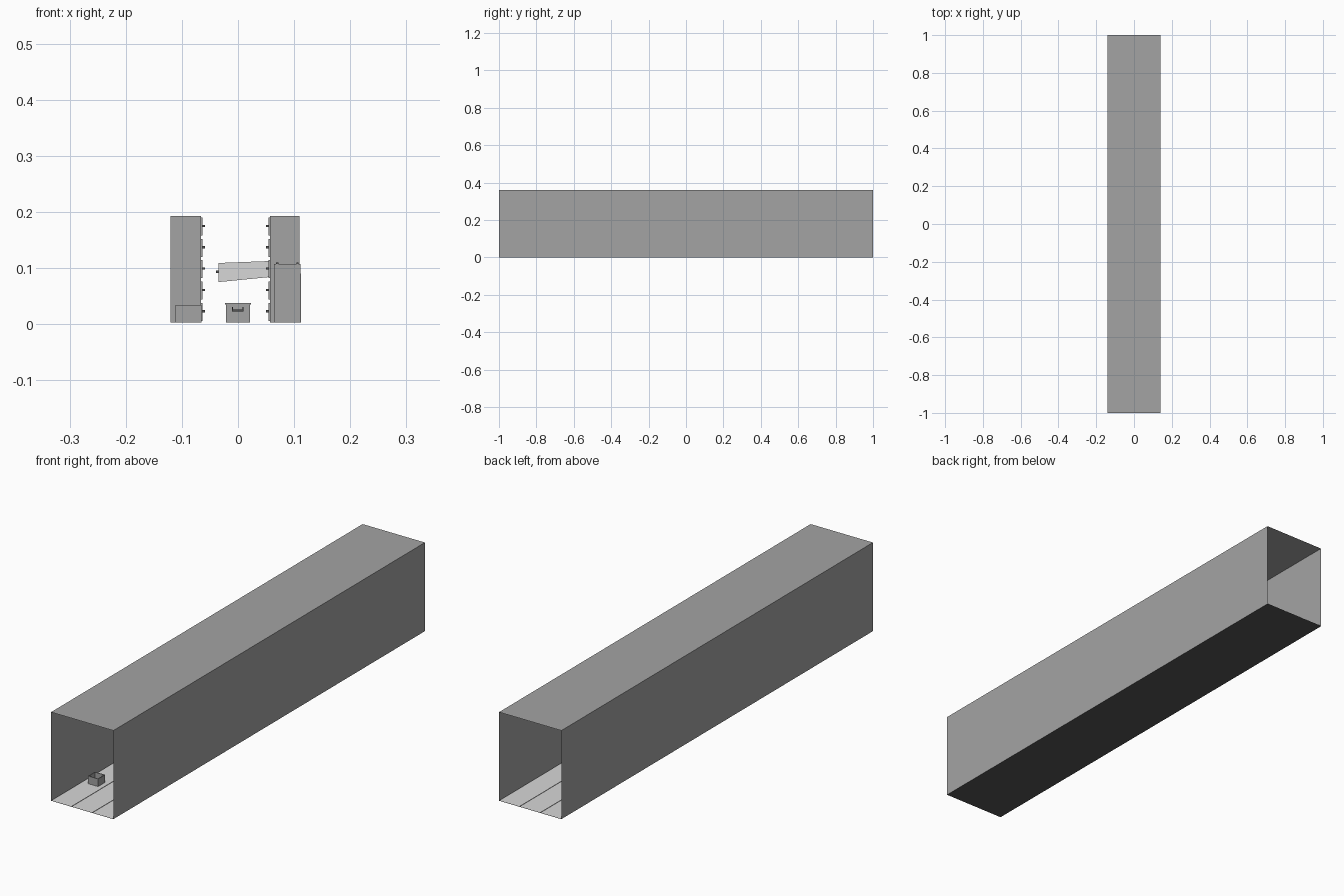
import bpy, bmesh, random

if "Cube" in bpy.data.objects:
    bpy.data.objects.remove(bpy.data.objects["Cube"])
random.seed(4)


def material(name, v):
    m = bpy.data.materials.new(name)
    m.diffuse_color = (v, v, v, 1)
    m.use_nodes = True
    m.node_tree.nodes["Principled BSDF"].inputs["Base Color"].default_value = m.diffuse_color
    return m


GREY = material("mid_grey", 0.37)
LIGHT = material("light_grey", 0.68)
DARK = material("dark_grey", 0.09)


def finish(bm, name, mat):
    me = bpy.data.meshes.new(name)
    bm.to_mesh(me)
    bm.free()
    me.materials.append(mat)
    ob = bpy.data.objects.new(name, me)
    bpy.context.collection.objects.link(ob)
    return ob


def add_box(bm, x0, x1, y0, y1, z0, z1):
    r = bmesh.ops.create_cube(bm, size=1)
    for v in r["verts"]:
        v.co = ((x0 + x1) / 2 + v.co.x * (x1 - x0),
                (y0 + y1) / 2 + v.co.y * (y1 - y0),
                (z0 + z1) / 2 + v.co.z * (z1 - z0))


def boxes(name, mat, *dims):
    bm = bmesh.new()
    for d in dims:
        add_box(bm, *d)
    return finish(bm, name, mat)


def sheet(name, mat, profile, y0=-1, y1=1, closed=False):
    """Sweep an x-z profile along y; closed profiles become solid prisms."""
    bm = bmesh.new()
    a = [bm.verts.new((x, y0, z)) for x, z in profile]
    b = [bm.verts.new((x, y1, z)) for x, z in profile]
    n = len(profile)
    for i in range(n if closed else n - 1):
        j = (i + 1) % n
        bm.faces.new((a[i], a[j], b[j], b[i]))
    if closed:
        bm.faces.new(a[::-1])
        bm.faces.new(b)
        bmesh.ops.recalc_face_normals(bm, faces=bm.faces)
    return finish(bm, name, mat)


# Corridor shell: thin walls and ceiling, both ends open
W, H = 0.14, 0.36
sheet("walls_and_ceiling", GREY, [(W, 0), (W, H), (-W, H), (-W, 0)][::-1])
sheet("floor_base", DARK, [(-W, 0), (W, 0)])

# Three long light floor strips with dark joints
pitch = 2 * W / 3
for i in range(3):
    x = -W + i * pitch
    sheet("floor_strip", LIGHT, [(x + 0.003, 0.002), (x + pitch - 0.003, 0.002)])

# Rows of five-drawer cabinets along both sides
Z0, TOP, ROWS = 0.003, 0.193, 5
STEP = (TOP - Z0) / ROWS


def cabinet(side, back, front, y, w=0.048):
    """side -1 stands at the left wall, +1 at the right; drawers face the aisle."""
    lo, hi = sorted((back, front))
    boxes("cabinet_body", GREY, (lo, hi, y - w / 2, y + w / 2, Z0, TOP))
    fronts, handles = [], []
    for r in range(ROWS):
        z = Z0 + r * STEP
        f = front - side * 0.003
        h = f - side * 0.004
        fronts.append((min(f, front), max(f, front), y - w / 2 + 0.003,
                       y + w / 2 - 0.003, z + 0.003, z + STEP - 0.003))
        handles.append((min(f, h), max(f, h), y - 0.008, y + 0.008,
                        z + 0.018, z + 0.022))
    boxes("drawer_fronts", GREY, *fronts)
    boxes("drawer_handles", DARK, *handles)


for i in range(22):
    y = -0.55 + i * 0.0525
    cabinet(-1, -0.12, -0.066, y)
    cabinet(1, 0.11, 0.057, y)

# One drawer pulled out and sagging into the aisle
sheet("open_drawer", LIGHT,
      [(-0.035, 0.075), (0.057, 0.084), (0.057, 0.1125), (-0.035, 0.109)],
      -0.31, -0.268, closed=True)
boxes("open_drawer_handle", DARK, (-0.039, -0.035, -0.297, -0.281, 0.091, 0.096))

# Open crate on the floor near the front left
X0, X1, Y0, Y1, T = -0.111, -0.065, -0.805, -0.76, 0.003
boxes("open_crate", GREY,
      (X0, X1, Y0, Y1, Z0, Z0 + T),
      (X0, X0 + T, Y0, Y1, Z0, 0.034), (X1 - T, X1, Y0, Y1, Z0, 0.034),
      (X0, X1, Y0, Y0 + T, Z0, 0.034), (X0, X1, Y1 - T, Y1, Z0, 0.034))

# Lidded storage box with a dark U handle in the aisle
boxes("storage_box", GREY, (-0.021, 0.021, -0.53, -0.48, Z0, 0.035))
boxes("storage_box_lid", GREY, (-0.023, 0.023, -0.532, -0.478, 0.035, 0.038))
boxes("storage_box_handle", DARK,
      (-0.011, 0.010, -0.533, -0.53, 0.023, 0.026),
      (-0.011, -0.009, -0.533, -0.53, 0.026, 0.031),
      (0.008, 0.010, -0.533, -0.53, 0.026, 0.031))

# Low cupboard in front of the right row
boxes("low_cupboard", GREY, (0.064, 0.111, -0.64, -0.59, Z0, 0.107))
boxes("low_cupboard_knobs", DARK,
      (0.068, 0.072, -0.64, -0.59, 0.107, 0.110),
      (0.104, 0.108, -0.64, -0.59, 0.107, 0.110))
boxes("low_cupboard_side_panel", DARK, (0.111, 0.112, -0.638, -0.592, Z0, 0.09))
